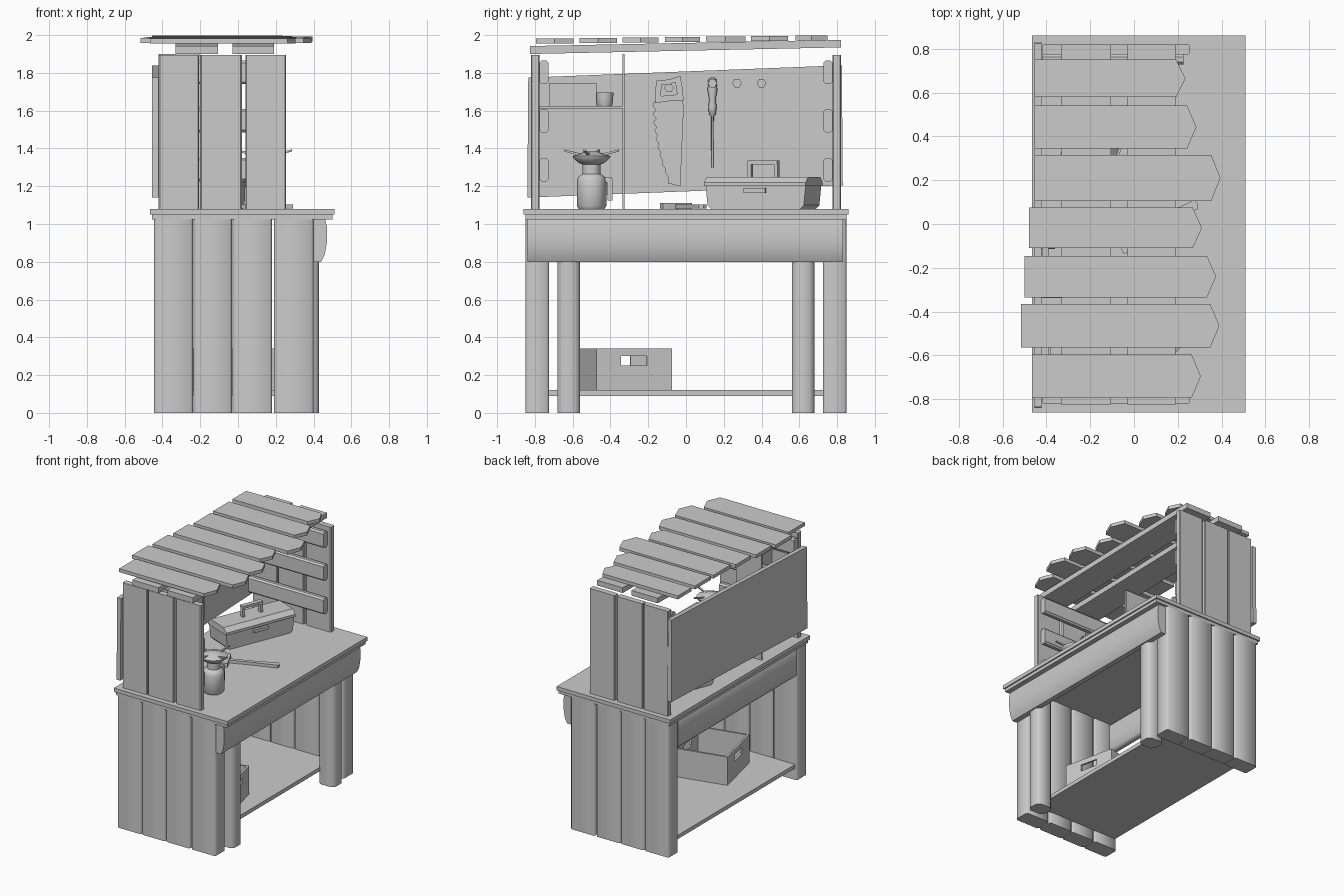
import bpy, bmesh, math
from mathutils import Vector, Matrix

if "Cube" in bpy.data.objects:
    bpy.data.objects.remove(bpy.data.objects["Cube"])


def finish(name, bm, loc=(0, 0, 0), rot=0.0, smooth=False):
    bmesh.ops.recalc_face_normals(bm, faces=bm.faces)
    me = bpy.data.meshes.new(name)
    bm.to_mesh(me)
    bm.free()
    ob = bpy.data.objects.new(name, me)
    bpy.context.collection.objects.link(ob)
    ob.location = loc
    ob.rotation_euler[2] = rot
    if smooth:
        bpy.ops.object.select_all(action='DESELECT')
        ob.select_set(True)
        bpy.context.view_layer.objects.active = ob
        bpy.ops.object.shade_smooth_by_angle(angle=math.radians(50))
    return ob


def add_prism(bm, pts, axis, a, b):
    """Extrude a 2D outline along an axis from a to b."""
    def co(p, h):
        return {'x': (h, *p), 'y': (p[0], h, p[1]), 'z': (*p, h)}[axis]
    lo = [bm.verts.new(co(p, a)) for p in pts]
    hi = [bm.verts.new(co(p, b)) for p in pts]
    bm.faces.new(lo)
    bm.faces.new(hi[::-1])
    for i in range(len(pts)):
        j = (i + 1) % len(pts)
        bm.faces.new((lo[i], lo[j], hi[j], hi[i]))


def prism(name, pts, axis, a, b, **kw):
    bm = bmesh.new()
    add_prism(bm, pts, axis, a, b)
    return finish(name, bm, **kw)


def boxes(name, ranges, **kw):
    """One object made of boxes given as (x0, x1, y0, y1, z0, z1)."""
    bm = bmesh.new()
    for x0, x1, y0, y1, z0, z1 in ranges:
        add_prism(bm, [(x0, y0), (x1, y0), (x1, y1), (x0, y1)], 'z', z0, z1)
    return finish(name, bm, **kw)


def rounded(x0, x1, y0, y1, c):
    """Rectangle outline with cut corners."""
    return [(x0 + c, y0), (x1 - c, y0), (x1, y0 + c), (x1, y1 - c),
            (x1 - c, y1), (x0 + c, y1), (x0, y1 - c), (x0, y0 + c)]


def lathe(name, profile, loc, n=12):
    bm = bmesh.new()
    rings = [[bm.verts.new((r * math.cos(2 * math.pi * k / n), r * math.sin(2 * math.pi * k / n), z))
              for k in range(n)] for r, z in profile]
    for p, q in zip(rings, rings[1:]):
        for k in range(n):
            m = (k + 1) % n
            bm.faces.new((p[k], p[m], q[m], q[k]))
    bm.faces.new(rings[0])
    bm.faces.new(rings[-1])
    return finish(name, bm, loc=loc, smooth=True)


# Worktop with a stepped lower edge
boxes("worktop", [(-.465, .51, -.86, .86, 1.05, 1.08), (-.455, .50, -.85, .85, 1.025, 1.05)])

# Both ends: lower planks, front posts, upper planks and battens
for s, side in ((-1, "left"), (1, "right")):
    for x0, x1 in ((-.445, -.238), (-.235, -.032), (-.028, .18), (.19, .40)):
        prism(f"{side}_leg_plank", rounded(x0, x1, *sorted((s * .85, s * .725)), .012), 'z', 0, 1.03, smooth=True)
    prism(f"{side}_front_post", rounded(.29, .43, *sorted((s * .68, s * .56)), .025), 'z', 0, 1.03, smooth=True)
    for x0, x1 in ((-.42, -.207), (-.20, .02), (.04, .255)):
        prism(f"{side}_upper_plank", rounded(x0, x1, *sorted((s * .82, s * .775)), .006), 'z', 1.08, 1.895)
    for z in (1.225, 1.485, 1.74):
        prism(f"{side}_batten", rounded(*sorted((s * .775, s * .728)), z, z + .125, .012), 'x', -.42, .225)

# Aprons and lower shelf
prism("front_apron", [(.40, .8), (.44, .8), (.46, .84), (.47, .90), (.47, .99), (.46, 1.03), (.40, 1.03)],
      'y', -.84, .83, smooth=True)
prism("back_apron", rounded(-.44, -.38, .8, 1.03, .015), 'y', -.725, .725, smooth=True)
boxes("lower_shelf", [(-.43, .30, -.73, .73, .09, .12)])

# Slanted back panel
prism("back_panel", [(-.84, 1.14), (.83, 1.205), (.825, 1.84), (-.835, 1.775)], 'x', -.455, -.422)

# Roof rails and pointed roof boards
for x0, x1 in ((-.33, -.105), (-.03, .19)):
    prism("roof_rail", [(-.825, 1.9), (.82, 1.935), (.82, 1.975), (-.825, 1.942)], 'x', x0, x1)
for y0, y1, x0, tip in ((.58, .75, -.455, .235), (.345, .54, -.455, .285), (.105, .315, -.455, .395),
                        (-.11, .075, -.48, .31), (-.335, -.145, -.50, .375),
                        (-.565, -.365, -.515, .39), (-.795, -.595, -.465, .305)):
    z = 1.964 + .012 * (y0 + y1) / 2
    prism("roof_board", [(x0, y0), (tip - .042, y0), (tip, (y0 + y1) / 2), (tip - .042, y1), (x0, y1)],
          'z', z, z + .027)

# Divider and small shelf with containers
boxes("divider", [(-.422, -.2, -.337, -.325, 1.08, 1.9)])
boxes("small_shelf", [(-.422, -.2, -.775, -.337, 1.612, 1.626)])
boxes("shelf_tray", [(-.08, .08, -.125, .125, 0, .012), (-.08, -.07, -.125, .125, .012, .12),
                     (.07, .08, -.125, .125, .012, .12), (-.07, .07, -.125, -.115, .012, .12),
                     (-.07, .07, .115, .125, .012, .12)], loc=(-.31, -.6, 1.626))
lathe("shelf_cup", [(.04, 0), (.046, .02), (.048, .07), (.04, .07), (.038, .02)], (-.26, -.43, 1.626), 10)

# Crate with hand holes on the lower shelf
walls = [(-.2, .2, -.205, .205, 0, .015)]
for a, b in ((-.2, -.185), (.185, .2)):
    walls += [(a, b, -.205, .205, .015, .13), (a, b, -.205, .205, .18, .22),
              (a, b, -.205, -.07, .13, .18), (a, b, .07, .205, .13, .18)]
for a, b in ((-.205, -.19), (.19, .205)):
    walls.append((-.185, .185, a, b, .015, .22))
boxes("crate", walls, loc=(0, -.32, .12), rot=math.radians(13))

# Toolbox: tapered body, lid, latch and handle
L, R = (-.17, .41, 1.08), math.radians(-22)
bm = bmesh.new()
add_prism(bm, [(-.255, 0), (.255, 0), (.275, .02), (.285, .12), (-.285, .12), (-.275, .02)], 'x', -.11, .11)
finish("toolbox_body", bm, loc=L, rot=R)
prism("toolbox_lid", [(-.12, .12), (.12, .12), (.12, .14), (.085, .17), (-.085, .17), (-.12, .14)],
      'y', -.29, .29, loc=L, rot=R)
boxes("toolbox_latch", [(.105, .13, -.06, .06, .085, .11)], loc=L, rot=R)
boxes("toolbox_handle", [(-.015, .015, -.085, -.065, .165, .235), (-.015, .015, .065, .085, .165, .235),
                         (-.018, .018, -.085, .085, .235, .255)], loc=L, rot=R)

# Camping stove: canister, burner, pot arms and valve
S = (.14, -.5, 1.08)
lathe("stove_canister", [(.068, 0), (.078, .015), (.078, .15), (.07, .17), (.048, .185), (.048, .235),
                         (.07, .245), (.098, .27), (.1, .28), (.06, .292), (.03, .305)], S)
for k in range(4):
    prism("stove_arm", [(.03, .275), (.08, .285), (.15, .305), (.148, .314), (.08, .298), (.03, .29)],
          'y', -.006, .006, loc=S, rot=math.radians(75 + 90 * k))
boxes("stove_valve", [(-.02, .02, .07, .105, .14, .17), (-.02, .02, .085, .112, .045, .16)], loc=S)

# Hammer lying on the worktop
H, HR = (-.06, -.05, 1.082), math.radians(22)
prism("hammer_handle", [(0, -.014), (.2, -.014), (.37, -.022), (.38, 0), (.37, .022), (.2, .014), (0, .014)],
      'z', 0, .022, loc=H, rot=HR)
prism("hammer_head", [(-.022, -.085), (.022, -.085), (.022, -.05), (.016, .03), (.01, .085),
                      (-.01, .085), (-.016, .03), (-.022, -.05)], 'z', -.002, .028, loc=H, rot=HR)

# Saw: toothed blade and ring-shaped grip
n = 9
teeth = []
for i in range(n):
    t = i / n
    y, z = -.178 + .085 * t * t, 1.63 - .40 * t
    teeth += [(y, z), (y + .018, z - .03)]
prism("saw_blade", teeth + [(-.095, 1.215), (-.03, 1.2), (-.012, 1.62), (-.02, 1.66), (-.16, 1.66)],
      'x', -.412, -.402)
ym, zm = -.09, 1.715
outer = [(-.155, 1.76), (-.09, 1.765), (-.03, 1.785), (-.02, 1.73), (-.012, 1.655),
         (-.09, 1.65), (-.165, 1.64), (-.165, 1.70)]
bm = bmesh.new()
for i, p in enumerate(outer):
    q = outer[(i + 1) % len(outer)]
    inner = [(ym + (v[0] - ym) * .55, zm + (v[1] - zm) * .5) for v in (q, p)]
    add_prism(bm, [p, q] + inner, 'x', -.42, -.39)
bmesh.ops.remove_doubles(bm, verts=bm.verts, dist=.0001)
finish("saw_grip", bm)

# Screwdriver and wall pegs
lathe("screwdriver", [(.006, 1.30), (.007, 1.57), (.018, 1.58), (.022, 1.62), (.017, 1.66),
                      (.026, 1.71), (.022, 1.765), (.01, 1.775)], (-.395, .14, 0), 8)
for y, z in ((-.09, 1.72), (.14, 1.745), (.27, 1.745), (.40, 1.745)):
    prism("wall_peg", [(y + .025 * math.cos(k * math.pi / 3), z + .025 * math.sin(k * math.pi / 3))
                       for k in range(6)], 'x', -.43, -.36)
